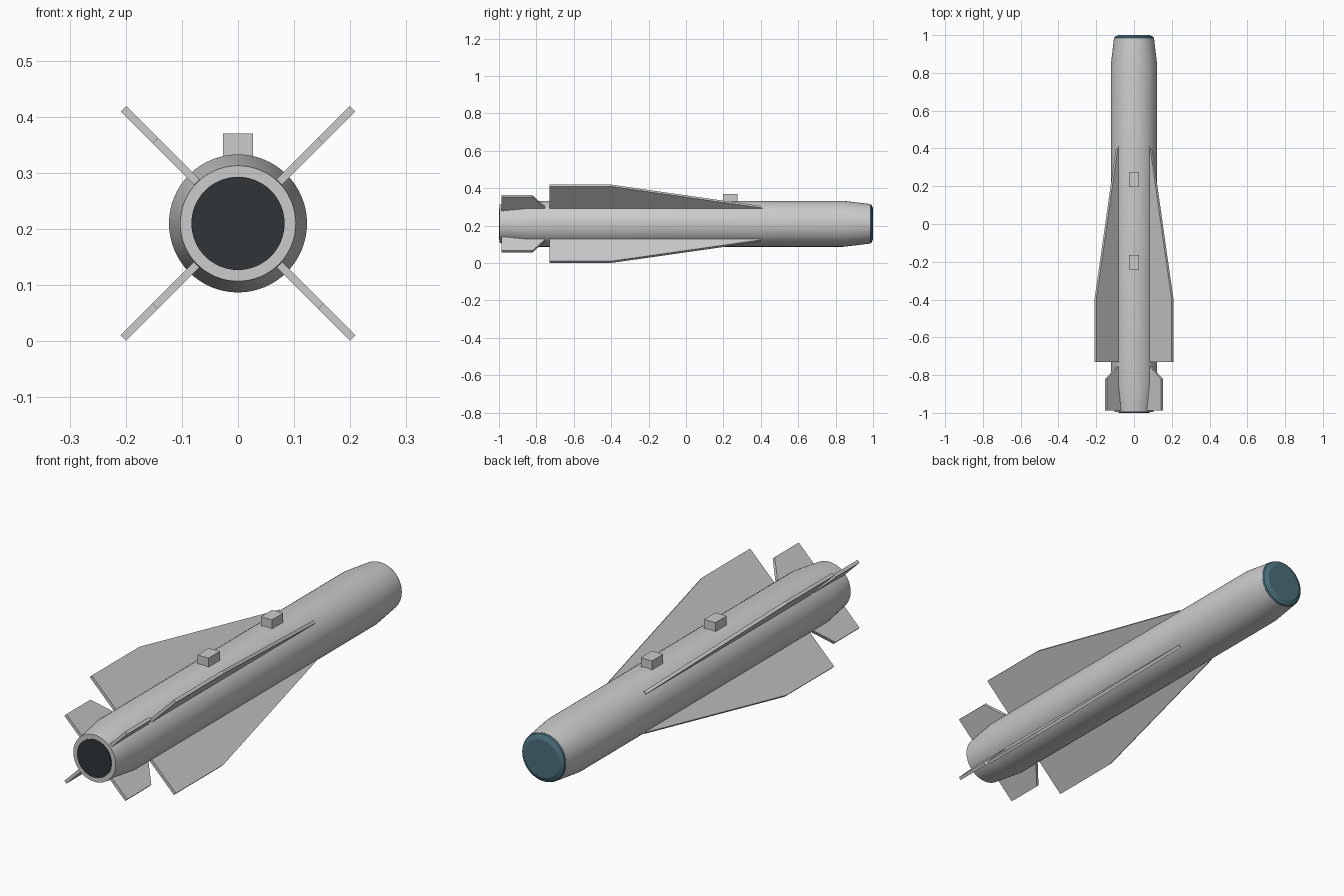
import bpy, math

if "Cube" in bpy.data.objects:
    bpy.data.objects.remove(bpy.data.objects["Cube"])

ZC = 0.21  # height of the body axis


def material(name, color):
    m = bpy.data.materials.new(name)
    m.diffuse_color = color
    m.use_nodes = True
    m.node_tree.nodes["Principled BSDF"].inputs["Base Color"].default_value = m.diffuse_color
    return m


def make_object(name, verts, faces, mat=None):
    me = bpy.data.meshes.new(name)
    me.from_pydata(verts, [], faces)
    ob = bpy.data.objects.new(name, me)
    bpy.context.collection.objects.link(ob)
    if mat:
        me.materials.append(mat)
    return ob


def revolve(name, profile, mat=None, n=64):
    """Capped solid of revolution about the y axis from (y, radius) points, tail to nose."""
    verts = [(r * math.sin(2 * math.pi * i / n), y, ZC + r * math.cos(2 * math.pi * i / n))
             for y, r in profile for i in range(n)]
    faces = [(k * n + i, (k + 1) * n + i, (k + 1) * n + (i + 1) % n, k * n + (i + 1) % n)
             for k in range(len(profile) - 1) for i in range(n)]
    last = (len(profile) - 1) * n
    faces += [tuple(range(n)), tuple(last + i for i in reversed(range(n)))]
    ob = make_object(name, verts, faces, mat)
    bpy.ops.object.select_all(action='DESELECT')
    bpy.context.view_layer.objects.active = ob
    ob.select_set(True)
    bpy.ops.object.shade_smooth_by_angle(angle=math.radians(25))
    return ob


def blade(name, outline, thick, angle):
    """Flat plate from a (y, radial distance) outline, turned about the body axis."""
    c, s = math.cos(angle), math.sin(angle)
    n = len(outline)
    verts = [(r * c - t * s, y, ZC + r * s + t * c)
             for t in (-thick / 2, thick / 2) for y, r in outline]
    faces = [tuple(range(n)), tuple(reversed(range(n, 2 * n)))]
    faces += [(i, n + i, n + (i + 1) % n, (i + 1) % n) for i in range(n)]
    return make_object(name, verts, faces)


glass = material("seeker_glass", (0.07, 0.16, 0.20, 1))
dark = material("nozzle_dark", (0.03, 0.035, 0.04, 1))

# Tube body with tapered tail and nose
revolve("body", [(-0.996, 0.103), (-0.85, 0.123), (0.84, 0.123), (0.983, 0.106)])
# Dark exhaust disc and glass nose window
revolve("exhaust_nozzle", [(-1.0, 0.083), (-0.98, 0.083)], dark)
revolve("nose_window", [(0.983, 0.105), (0.99, 0.103), (1.0, 0.083)], glass)

# Four long wings and four tail fins in an X layout
wing = [(-0.73, 0.09), (-0.73, 0.289), (-0.40, 0.289), (0.41, 0.126), (0.41, 0.09)]
fin = [(-0.987, 0.08), (-0.987, 0.209), (-0.82, 0.209), (-0.755, 0.126), (-0.755, 0.08)]
for i in range(4):
    a = math.radians(45 + 90 * i)
    blade(f"wing_{i + 1}", wing, 0.014, a)
    blade(f"tail_fin_{i + 1}", fin, 0.014, a)

# Hanger lugs on top of the body
for i, y in enumerate((0.236, -0.204)):
    bpy.ops.mesh.primitive_cube_add(size=1, location=(0, y, 0.345))
    lug = bpy.context.object
    lug.name = f"hanger_lug_{i + 1}"
    lug.scale = (0.054, 0.078, 0.05)
